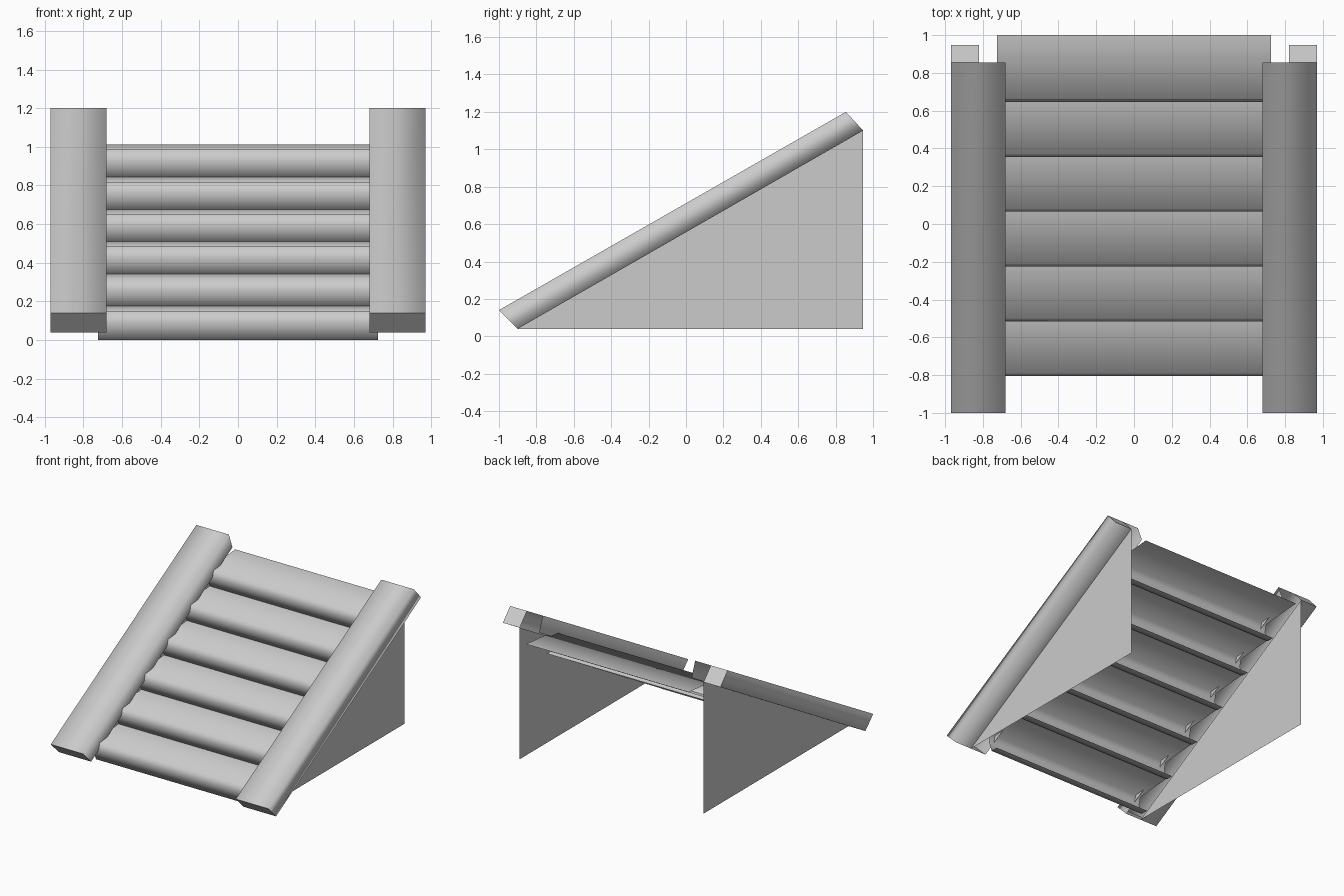
import bpy
import bmesh

cube = bpy.data.objects.get("Cube")
if cube:
    bpy.data.objects.remove(cube, do_unlink=True)

gray = bpy.data.materials.new("light_gray")
gray.use_nodes = True
COLOR = (0.6, 0.6, 0.6, 1)
gray.diffuse_color = COLOR
gray.node_tree.nodes["Principled BSDF"].inputs["Base Color"].default_value = COLOR


def build(name, faces, smooth):
    """Make an object from corner loops, welding the shared corners."""
    bm = bmesh.new()
    for loop in faces:
        bm.faces.new([bm.verts.new(p) for p in loop])
    bmesh.ops.remove_doubles(bm, verts=bm.verts, dist=0.0005)
    for f in bm.faces:
        f.smooth = smooth
    mesh = bpy.data.meshes.new(name)
    bm.to_mesh(mesh)
    bm.free()
    mesh.materials.append(gray)
    obj = bpy.data.objects.new(name, mesh)
    bpy.context.collection.objects.link(obj)


def mirrored(faces, side):
    """Flip loops to the other side and keep their outward winding."""
    if side > 0:
        return faces
    return [[(-x, y, z) for x, y, z in reversed(loop)] for loop in faces]


def strip(x1, x2, a, b):
    """Flat band across x between two points of the side profile."""
    return [(x1, *a), (x2, *a), (x2, *b), (x1, *b)]


# Steps: open shells with a blunt nose and a short lip below it
PROFILE = [(0.355, 0.178), (0.015, 0.15), (0.0, 0.09), (0.03, 0.0), (0.09, 0.0)]
HALF = 0.725
for i in range(6):
    y0, z0 = -0.805 + 0.29 * i, 0.167 * i
    pts = [(y0 + y, z0 + z) for y, z in PROFILE]
    shell = [strip(HALF, -HALF, a, b) for a, b in zip(pts, pts[1:])]
    build(f"step_{i + 1}", shell, True)

# Rails: sloping channels, closed below only outside the support panel
INNER, MIDDLE, OUTER = 0.68, 0.82, 0.97
FRONT_TOP, FRONT_LOW = (-1.0, 0.14), (-0.9, 0.04)
BACK_TOP, BACK_LOW = (0.855, 1.2), (0.947, 1.1)
INNER_LOW = (0.9, 1.08)

rail = [
    strip(INNER, OUTER, FRONT_TOP, BACK_TOP),
    [(OUTER, *p) for p in (FRONT_LOW, BACK_LOW, BACK_TOP, FRONT_TOP)],
    [(INNER, *p) for p in (FRONT_TOP, BACK_TOP, INNER_LOW, FRONT_LOW)],
    strip(MIDDLE, OUTER, BACK_LOW, FRONT_LOW),
]
# End caps: full width in front, outer half only at the back
caps = [
    strip(INNER, OUTER, FRONT_LOW, FRONT_TOP),
    strip(MIDDLE, OUTER, BACK_TOP, BACK_LOW),
]
# Support panels: upright triangles below the rails
panel = [[(MIDDLE, *p) for p in (FRONT_LOW, (BACK_LOW[0], FRONT_LOW[1]), BACK_LOW)]]
for side, word in ((1, "left"), (-1, "right")):
    build(f"{word}_rail", mirrored(rail, side), True)
    build(f"{word}_rail_end_caps", mirrored(caps, side), False)
    build(f"{word}_support_panel", mirrored(panel, side), False)
